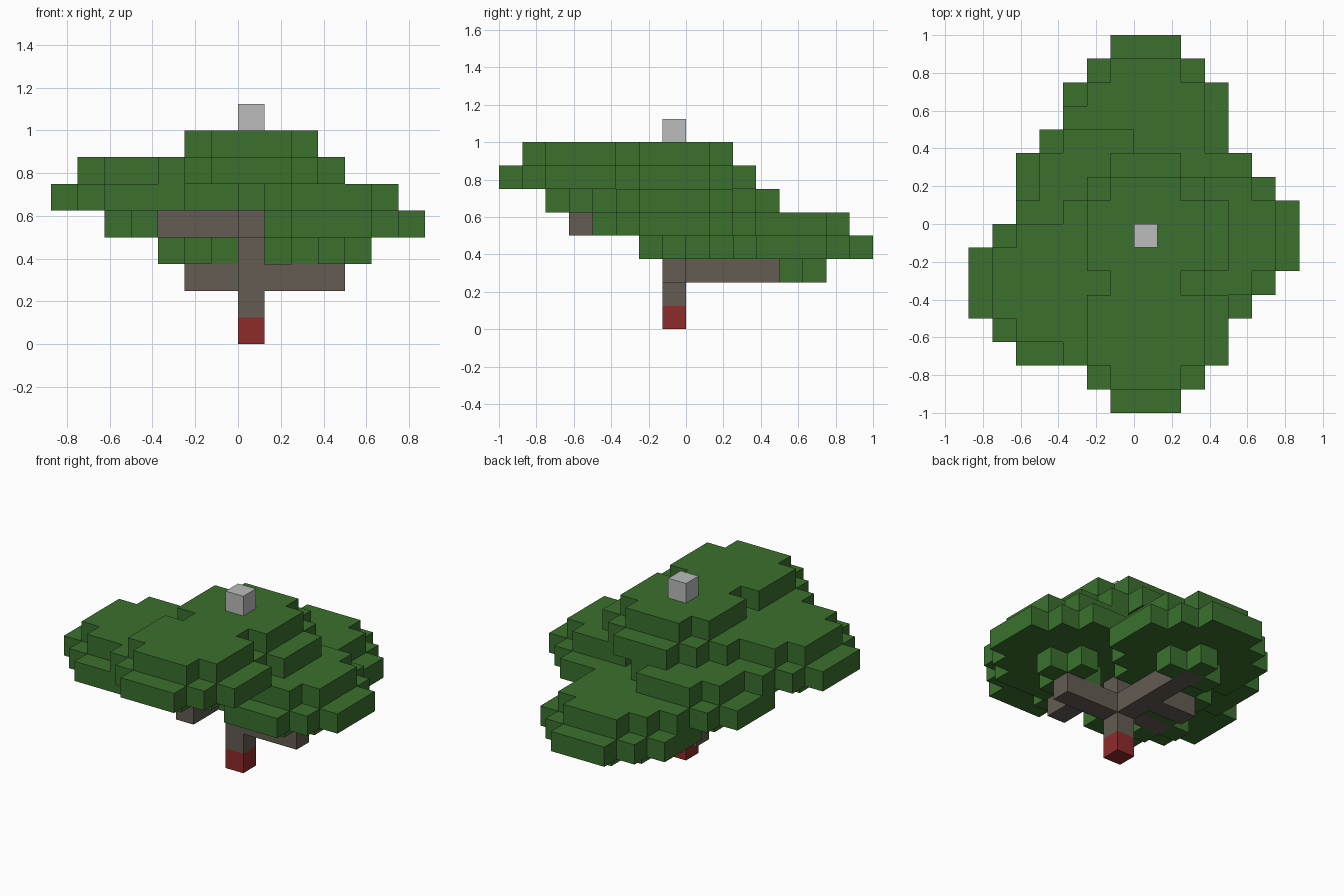
import bpy
import bmesh
from mathutils import Vector

U = 0.125  # edge length of one block

cube = bpy.data.objects.get("Cube")
if cube:
    bpy.data.objects.remove(cube, do_unlink=True)


def material(name, rgb):
    mat = bpy.data.materials.new(name)
    mat.use_nodes = True
    color = (*rgb, 1.0)
    mat.diffuse_color = color
    bsdf = next(n for n in mat.node_tree.nodes if n.type == "BSDF_PRINCIPLED")
    bsdf.inputs["Base Color"].default_value = color
    bsdf.inputs["Roughness"].default_value = 0.9
    return mat


leaf_green = material("leaf green", (0.043, 0.163, 0.027))
bark_brown = material("bark brown", (0.127, 0.107, 0.084))
base_red = material("base red", (0.275, 0.024, 0.024))
cap_grey = material("cap grey", (0.497, 0.503, 0.5))


def run(start, end):
    """All block cells on the straight line from start to end, inclusive."""
    a, b = Vector(start), Vector(end)
    steps = max(1, round((b - a).length))
    return {tuple(round(c) for c in a.lerp(b, i / steps)) for i in range(steps + 1)}


def disc(cx, cy, z, radius, reach):
    """A square layer of blocks with stepped corners."""
    span = range(-radius, radius + 1)
    return {(cx + i, cy + j, z) for i in span for j in span
            if abs(i) + abs(j) <= reach}


def leaf_pad(cx, cy, z):
    """A small cross, a wide disc and a narrower disc, stacked."""
    return (disc(cx, cy, z, 1, 1) | disc(cx, cy, z + 1, 3, 4)
            | disc(cx, cy, z + 2, 2, 3))


# Blocks of every part; earlier parts win where parts overlap
parts = [
    ("trunk_base", base_red, {(0, -1, 0)}),
    ("top_block", cap_grey, {(0, -1, 8)}),
    ("trunk", bark_brown, run((0, -1, 1), (0, -1, 5))),
    ("back_branch", bark_brown, run((0, 0, 2), (0, 4, 2))),
    ("back_side_branch", bark_brown,
     run((-1, 1, 2), (-2, 1, 2)) | {(-2, 1, 3)}),
    ("left_branch", bark_brown, run((1, -1, 2), (3, -1, 2)) | {(3, -1, 3)}),
    ("front_branch", bark_brown, run((0, -2, 4), (0, -5, 4)) | {(0, -5, 5)}),
    ("right_branch", bark_brown, run((-1, -3, 4), (-4, -3, 4))),
    ("back_foliage", leaf_green, leaf_pad(0, 4, 2)),
    ("left_foliage", leaf_green, leaf_pad(3, -1, 3)),
    ("back_right_foliage", leaf_green, leaf_pad(-2, 1, 3)),
    ("right_foliage", leaf_green, leaf_pad(-4, -3, 4)),
    ("front_foliage", leaf_green, leaf_pad(0, -5, 5)),
    ("top_foliage", leaf_green, leaf_pad(0, -1, 5)),
]
occupied = set().union(*(cells for _, _, cells in parts))


def build(name, mat, cells):
    """Mesh of the outward faces only, hidden faces between blocks left out."""
    bm = bmesh.new()
    for cell in sorted(cells):
        for axis in range(3):
            for side in (0, 1):
                neighbour = list(cell)
                neighbour[axis] += 2 * side - 1
                if tuple(neighbour) in occupied:
                    continue
                corner = Vector(cell)
                corner[axis] += side
                p, q = Vector(), Vector()
                p[(axis + 1) % 3] = 1
                q[(axis + 2) % 3] = 1
                ring = [corner, corner + p, corner + p + q, corner + q]
                if not side:
                    ring.reverse()
                bm.faces.new([bm.verts.new(v * U) for v in ring])
    bmesh.ops.remove_doubles(bm, verts=bm.verts, dist=U / 100)
    if bm.faces:
        mesh = bpy.data.meshes.new(name)
        bm.to_mesh(mesh)
        mesh.materials.append(mat)
        obj = bpy.data.objects.new(name, mesh)
        bpy.context.collection.objects.link(obj)
    bm.free()


used = set()
for part_name, part_mat, part_cells in parts:
    build(part_name, part_mat, part_cells - used)
    used |= part_cells
